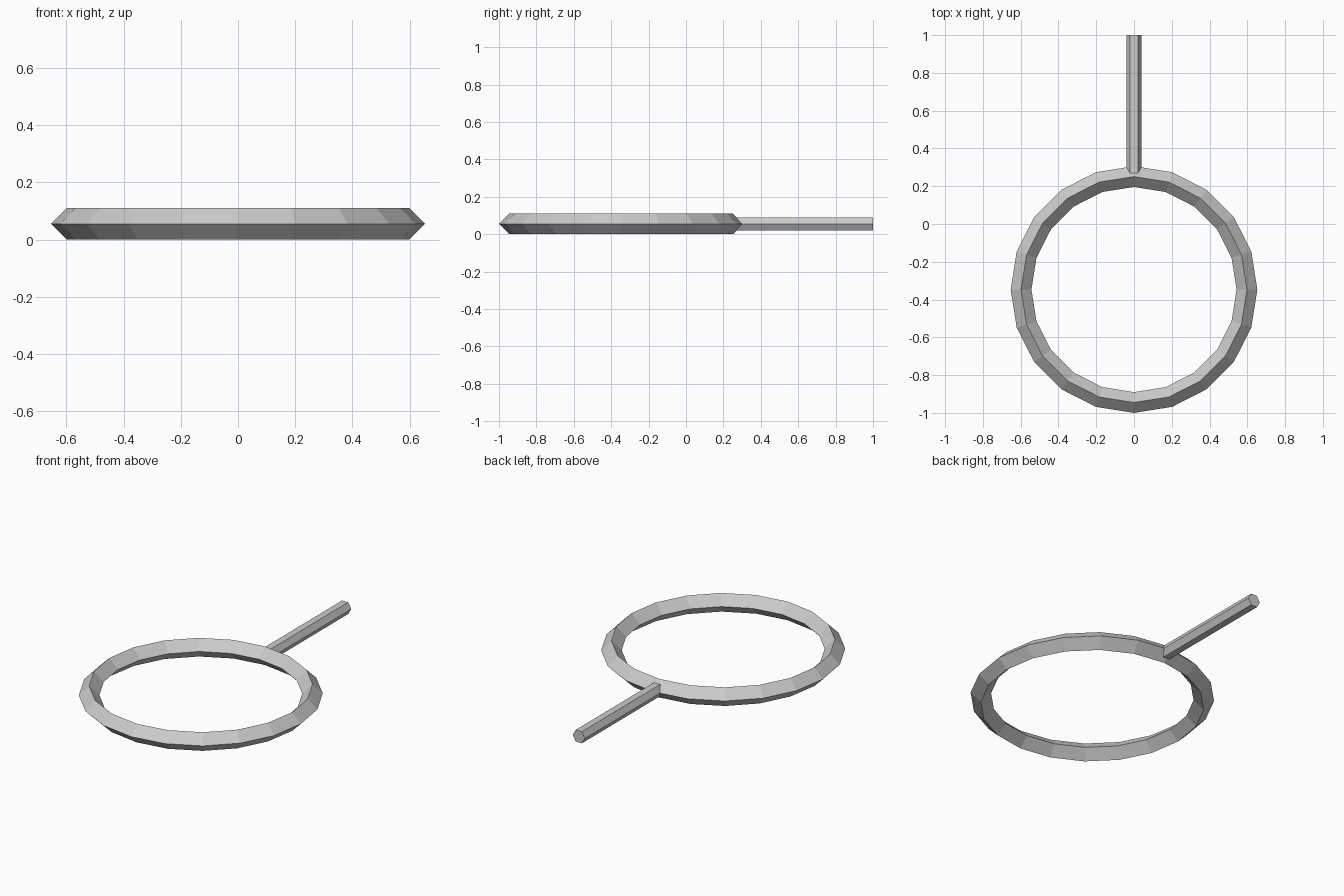
import bpy
import bmesh
import math
from mathutils import Matrix

if "Cube" in bpy.data.objects:
    bpy.data.objects.remove(bpy.data.objects["Cube"])

MAJOR, MINOR = 0.598, 0.055
RING_Y = -1 + MAJOR + MINOR
HANDLE_R = 0.04

# Low-poly hoop with a diamond cross-section
bpy.ops.mesh.primitive_torus_add(major_segments=20, minor_segments=4,
                                 major_radius=MAJOR, minor_radius=MINOR,
                                 location=(0, RING_Y, MINOR))
bpy.context.object.name = "hoop"

# Hexagonal handle, starting inside the hoop and reaching back to y = 1
start, end = RING_Y + MAJOR, 1.0
bpy.ops.mesh.primitive_cylinder_add(vertices=6, radius=HANDLE_R, depth=end - start)
handle = bpy.context.object
handle.name = "handle"
# Lay along y with corners at the sides and flats on top and bottom
handle.data.transform(Matrix.Rotation(math.radians(90), 4, 'X')
                      @ Matrix.Rotation(math.radians(30), 4, 'Z'))
handle.location = (0, (start + end) / 2, MINOR)
